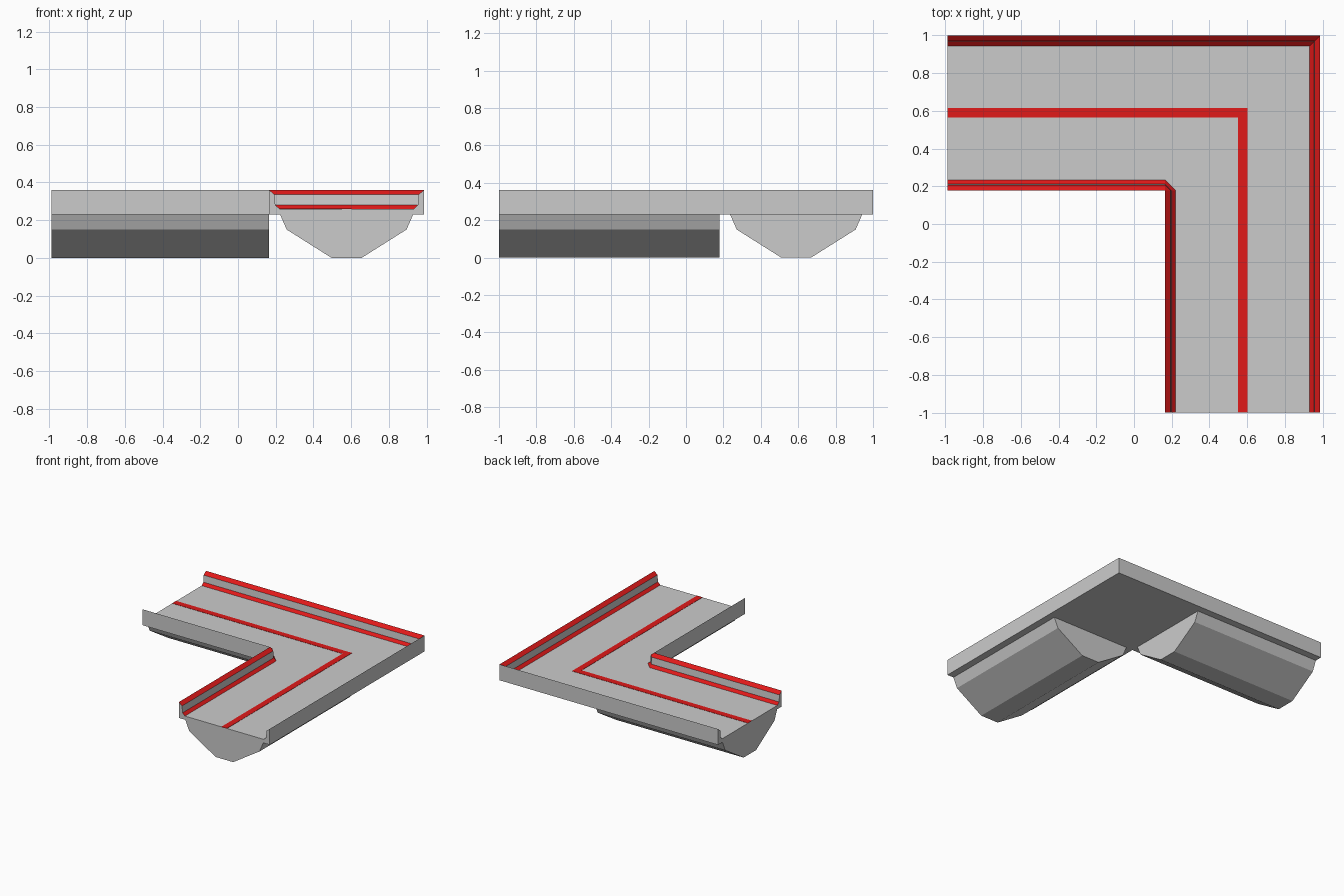
import bpy, bmesh

if "Cube" in bpy.data.objects:
    bpy.data.objects.remove(bpy.data.objects["Cube"])

WEST, SOUTH = -0.99, -1.0        # open ends of the two arms
OX, OY = 0.987, 1.0              # outer corner
IX, IY = 0.165, 0.178            # inner corner

red = bpy.data.materials.new("red_trim")
red.diffuse_color = (0.75, 0.01, 0.01, 1)
red.use_nodes = True
red.node_tree.nodes["Principled BSDF"].inputs["Base Color"].default_value = red.diffuse_color


def finish(name, bm, mats=()):
    bmesh.ops.remove_doubles(bm, verts=bm.verts, dist=0.0005)
    bmesh.ops.recalc_face_normals(bm, faces=bm.faces)
    mesh = bpy.data.meshes.new(name)
    bm.to_mesh(mesh)
    bm.free()
    for m in mats:
        mesh.materials.append(m)
    obj = bpy.data.objects.new(name, mesh)
    bpy.context.collection.objects.link(obj)
    return obj


def loft(name, rings, mats=(), coloured=()):
    """Bridge closed rings in order and cap both ends."""
    bm = bmesh.new()
    rows = [[bm.verts.new(p) for p in ring] for ring in rings]
    n = len(rows[0])
    for a, b in zip(rows, rows[1:]):
        for i in range(n):
            j = (i + 1) % n
            f = bm.faces.new((a[i], a[j], b[j], b[i]))
            f.material_index = 1 if i in coloured else 0
    bm.faces.new(rows[0])
    bm.faces.new(rows[-1])
    return finish(name, bm, mats)


def bend(outer, d, z):
    """Four stations along the L; the inner rail fans around its corner."""
    if outer:
        pts = [(WEST, OY - d), (OX - d, OY - d), (OX - d, OY - d), (OX - d, SOUTH)]
    else:
        pts = [(WEST, IY + d), (IX, IY + d), (IX + d, IY), (IX + d, SOUTH)]
    return [(x, y, z) for x, y in pts]


# Deck with side rails: half profile as inset from edge and height
half = [(0, 0.23), (0, 0.36), (0.029, 0.336), (0.033, 0.28), (0.055, 0.26)]
profile = [(True, *p) for p in half] + [(False, *p) for p in reversed(half)]
rings = list(zip(*[bend(*p) for p in profile]))
loft("deck_and_rails", rings, (None, red), (1, 3, 5, 7))

# Red centre line, mitred at the corner
cx, cy, w = (OX + IX) / 2, (OY + IY) / 2, 0.025
section = [(-w, 0.258), (w, 0.258), (w, 0.262), (-w, 0.262)]
loft("centre_line", [
    [(WEST, cy + o, z) for o, z in section],
    [(cx + o, cy + o, z) for o, z in section],
    [(cx + o, SOUTH, z) for o, z in section]], (red,))

# Faceted keel below each arm
right = [(0.08, 0.0), (0.318, 0.15), (0.353, 0.23)]
keel = right + [(-o, z) for o, z in reversed(right)]
loft("keel_west", [[(x, cy + o, z) for o, z in keel] for x in (WEST, IX)])
loft("keel_south", [[(cx + o, y, z) for o, z in keel] for y in (SOUTH, IY)])
